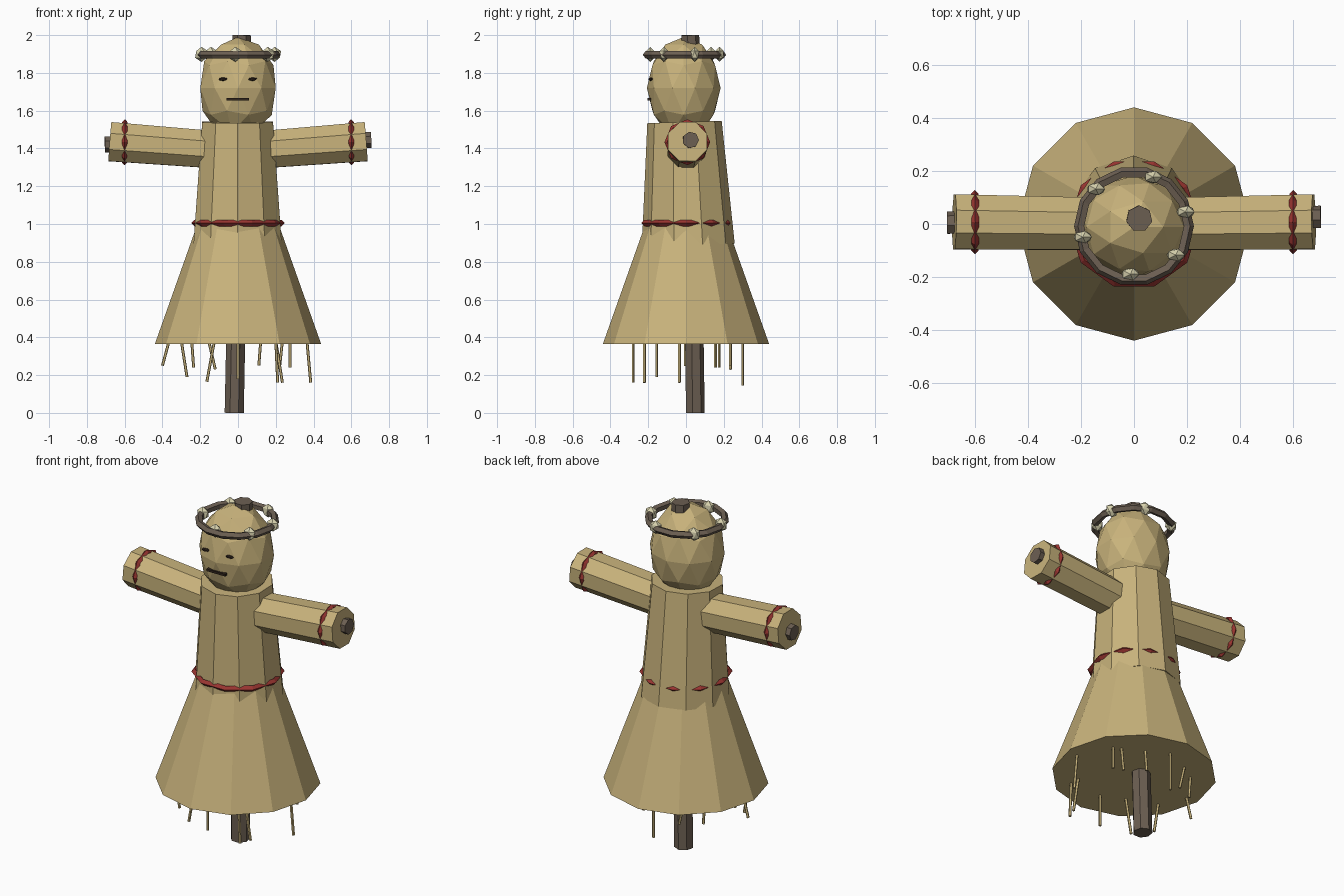
import bpy, math
from mathutils import Vector, Matrix

if "Cube" in bpy.data.objects:
    bpy.data.objects.remove(bpy.data.objects["Cube"])


def mat(name, rgb):
    m = bpy.data.materials.new(name)
    m.diffuse_color = (*rgb, 1)
    m.use_nodes = True
    m.node_tree.nodes["Principled BSDF"].inputs["Base Color"].default_value = m.diffuse_color
    return m


STRAW = mat("straw", (0.58, 0.45, 0.20))
WOOD = mat("wood", (0.15, 0.115, 0.085))
CORD = mat("red_cord", (0.32, 0.035, 0.03))
PETAL = mat("petal", (0.68, 0.64, 0.42))
DARK = mat("dark", (0.03, 0.018, 0.012))


def finish(name, m):
    o = bpy.context.object
    o.name = o.data.name = name
    o.data.materials.append(m)
    return o


def rod(name, a, b, r1, r2, sides, m, spin=0):
    """Tapered prism running from point a to point b."""
    a, b = Vector(a), Vector(b)
    d = b - a
    bpy.ops.mesh.primitive_cone_add(vertices=sides, radius1=r1, radius2=r2, depth=d.length)
    o = finish(name, m)
    q = Vector((0, 0, 1)).rotation_difference(d)
    o.matrix_world = (Matrix.Translation((a + b) / 2) @ q.to_matrix().to_4x4()
                      @ Matrix.Rotation(spin, 4, 'Z'))
    return o


def ring(name, loc, r, minor, segs, msegs, m, rot=(0, 0, 0)):
    bpy.ops.mesh.primitive_torus_add(major_radius=r, minor_radius=minor, major_segments=segs,
                                     minor_segments=msegs, location=loc, rotation=rot)
    return finish(name, m)


def ball(name, loc, scale, sub, m):
    bpy.ops.mesh.primitive_ico_sphere_add(subdivisions=sub, radius=1, location=loc)
    o = finish(name, m)
    o.scale = scale
    return o


# wooden frame
rod("pole", (-0.02, 0.047, 0), (0.02, 0.02, 2.0), 0.052, 0.05, 7, WOOD)
rod("crossbar", (-0.705, 0.003, 1.42), (0.705, 0.025, 1.445), 0.044, 0.044, 7, WOOD)

# straw body
rod("skirt", (0, 0, 0.365), (0, 0, 1.05), 0.44, 0.197, 12, STRAW)
rod("torso", (-0.002, 0.012, 0.888), (-0.002, -0.008, 1.54), 0.246, 0.197, 10, STRAW)
ball("head", (0, -0.012, 1.72), (0.21, 0.195, 0.27), 2, STRAW)

# arms with red cuffs
for side, s in (("left", -1), ("right", 1)):
    rod(side + "_arm", (s * 0.08, 0, 1.39), (s * 0.678, 0.008, 1.436),
        0.106, 0.112, 8, STRAW, math.pi / 8)
    ring(side + "_cuff", (s * 0.6, 0.007, 1.433), 0.107, 0.014, 8, 4, CORD,
         (0, math.pi / 2 - s * 0.01, 0))
ring("waist_cord", (0, 0, 1.005), 0.231, 0.017, 10, 4, CORD)

# face
for side, x in (("left", -0.08), ("right", 0.077)):
    ball(side + "_eye", (x, -0.187, 1.767), (0.026, 0.012, 0.01), 1, DARK)
bpy.ops.mesh.primitive_cube_add(size=1, location=(-0.002, -0.194, 1.66))
finish("mouth", DARK).scale = (0.12, 0.02, 0.013)

# flower crown
ring("crown", (0, -0.008, 1.896), 0.205, 0.021, 14, 5, WOOD)
for i, deg in enumerate((14, 69, 136, 195, 266, 322)):
    t = math.radians(deg)
    ball(f"flower_{i + 1}", (0.2 * math.cos(t), 0.19 * math.sin(t), 1.898),
         (0.038, 0.026, 0.04), 1, PETAL)

# loose stalks under the skirt: top x, y, bottom z, sideways lean
stalks = [(0.365, -0.035, 0.16, 0.02), (0.275, 0.155, 0.24, 0), (0.12, 0.235, 0.25, -0.01),
          (0, 0.30, 0.145, 0), (-0.155, 0.235, 0.23, 0.035), (-0.245, 0.175, 0.24, 0.01),
          (-0.365, -0.005, 0.25, -0.035), (-0.30, -0.155, 0.19, 0.03),
          (-0.125, -0.22, 0.165, -0.04), (0, -0.28, 0.18, 0), (0.20, -0.28, 0.16, 0.01),
          (0.20, -0.22, 0.16, 0.035), (0.235, 0.175, 0.24, -0.015)]
for i, (x, y, z, lean) in enumerate(stalks):
    rod(f"stalk_{i + 1}", (x + lean, y, z), (x, y, 0.38), 0.008, 0.008, 5, STRAW)
